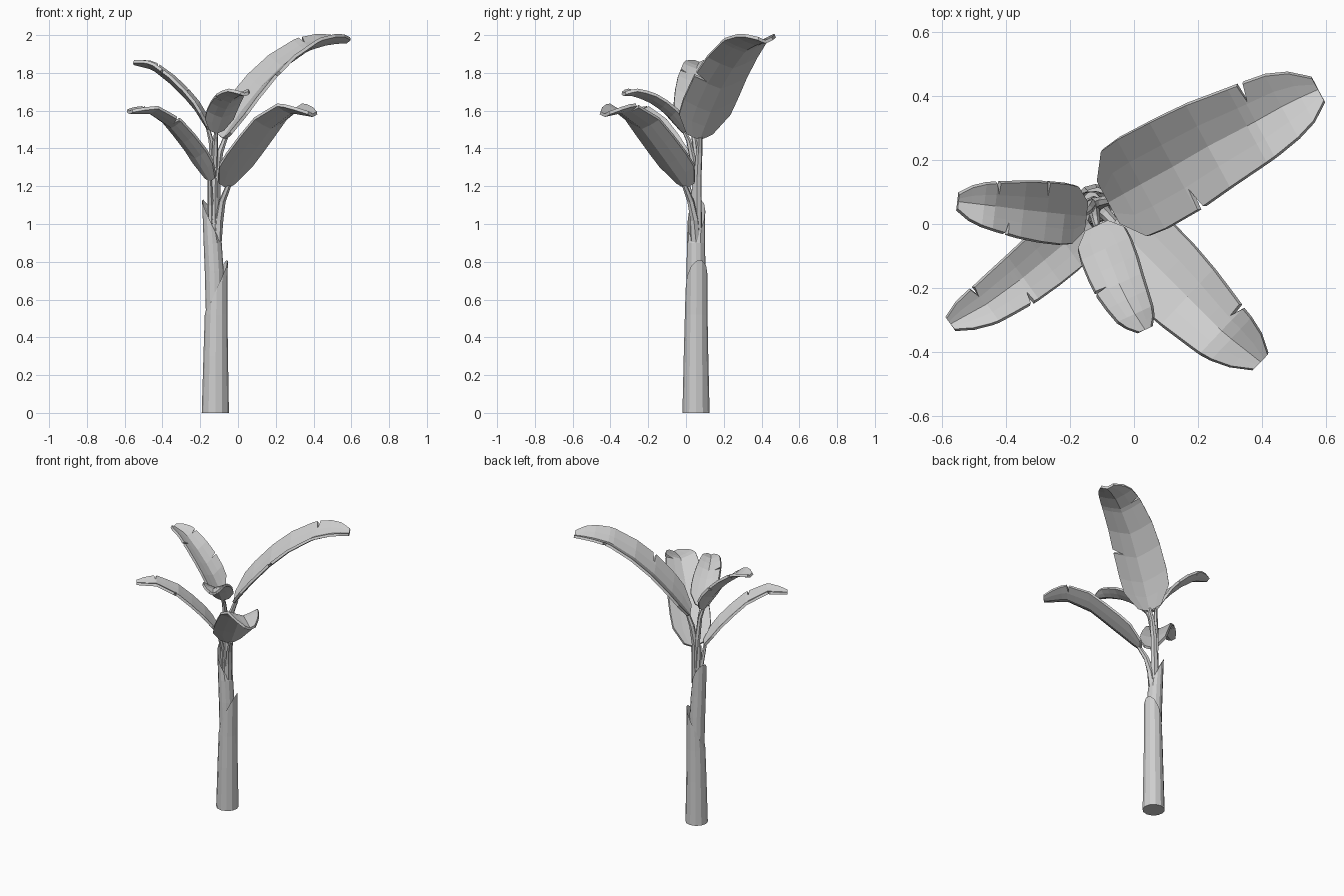
import bpy, bmesh, math
from mathutils import Vector

if "Cube" in bpy.data.objects:
    bpy.data.objects.remove(bpy.data.objects["Cube"])

grey = bpy.data.materials.new("plain grey")
grey.use_nodes = True
grey.diffuse_color = (0.62, 0.62, 0.62, 1)
grey.node_tree.nodes["Principled BSDF"].inputs["Base Color"].default_value = (0.62, 0.62, 0.62, 1)


def finish(name, bm):
    mesh = bpy.data.meshes.new(name)
    bm.to_mesh(mesh)
    bm.free()
    mesh.materials.append(grey)
    ob = bpy.data.objects.new(name, mesh)
    bpy.context.collection.objects.link(ob)
    return ob


def skin(bm, rows, closed):
    """Join neighbouring rows of points with faces."""
    grid = [[bm.verts.new(p) for p in row] for row in rows]
    n = len(grid[0])
    for a, b in zip(grid, grid[1:]):
        for i in range(n if closed else n - 1):
            j = (i + 1) % n
            bm.faces.new((a[i], a[j], b[j], b[i]))
    return grid


def sheath(name, rings, low, facing, power, sides=12):
    """Rings are (x, y, z, radius); the top ring is cut on a slant."""
    rows = []
    for k, (x, y, z, r) in enumerate(rings):
        row = []
        for i in range(sides):
            a = math.tau * i / sides
            top = z
            if k == len(rings) - 1:
                top = low + (z - low) * ((1 + math.cos(a - facing)) / 2) ** power
            row.append((x + r * math.cos(a), y + r * math.sin(a), top))
        rows.append(row)
    bm = bmesh.new()
    grid = skin(bm, rows, True)
    bm.faces.new(grid[0][::-1])
    return finish(name, bm)


def stalk(name, points, r0, r1, sides=6):
    pts = [Vector(p) for p in points]
    rows = []
    for k, p in enumerate(pts):
        d = pts[min(k + 1, len(pts) - 1)] - pts[max(k - 1, 0)]
        q = d.to_track_quat("Z", "Y")
        r = r0 + (r1 - r0) * k / (len(pts) - 1)
        rows.append([p + q @ Vector((r * math.cos(math.tau * i / sides),
                                     r * math.sin(math.tau * i / sides), 0))
                     for i in range(sides)])
    bm = bmesh.new()
    grid = skin(bm, rows, True)
    bm.faces.new(grid[0][::-1])
    bm.faces.new(grid[-1])
    return finish(name, bm)


def sample(values, t):
    """Straight interpolation along a list, t from 0 to 1."""
    f = t * (len(values) - 1)
    k = min(int(f), len(values) - 2)
    return values[k] + (values[k + 1] - values[k]) * (f - k)


OUTLINE = [0.5, 0.98, 1.03, 1.03, 1.0, 0.95, 0.88, 0.81, 0.72, 0.56, 0.27]


def leaf(name, midrib, half_width, tears):
    """Folded blade along a midrib; tears are (position, side)."""
    pts = [Vector(p) for p in midrib]
    along = pts[-1] - pts[0]
    across = Vector((-along.y, along.x, 0)).normalized()
    stations = [(t, 0) for t in (0, 0.1, 0.2, 0.35, 0.5, 0.65, 0.8, 0.9, 1)]
    for t, side in tears:
        stations += [(t - 0.006, 0), (t, side), (t + 0.018, 0)]
    rows = []
    for t, side in sorted(stations):
        w = half_width * sample(OUTLINE, t)
        c = sample(pts, t)
        row = []
        for u in (1, 0.5, 0, -0.5, -1):
            if side and u == side:
                u *= 0.55
            lift = 0.4 * abs(u) ** 1.2 * w
            row.append(c + across * u * w + Vector((0, 0, lift)))
        rows.append(row)
    bm = bmesh.new()
    skin(bm, rows, False)
    mod = finish(name, bm).modifiers.new("thickness", "SOLIDIFY")
    mod.thickness, mod.offset = 0.017, 0


# Trunk: overlapping slanted sheaths and a thin core
sheath("trunk_sheath", [(-0.12, 0.053, 0, 0.072), (-0.118, 0.053, 0.3, 0.065),
                        (-0.116, 0.054, 0.52, 0.06), (-0.112, 0.056, 0.81, 0.058)],
       0.53, 0.3, 0.75)
sheath("upper_sheath", [(-0.118, 0.053, 0.45, 0.05), (-0.126, 0.053, 0.75, 0.05),
                        (-0.134, 0.053, 0.9, 0.048), (-0.143, 0.055, 1.13, 0.047)],
       0.92, 2.8, 0.8)
stalk("stem_core", [(-0.125, 0.053, 0.85), (-0.128, 0.053, 1.0), (-0.13, 0.052, 1.24)], 0.035, 0.022, 8)

# Leaf stalks
stalk("back_left_stalk", [(-0.12, 0.06, 0.95), (-0.115, 0.062, 1.25), (-0.095, 0.07, 1.38),
                          (-0.065, 0.075, 1.46)], 0.026, 0.013)
stalk("front_left_stalk", [(-0.115, 0.05, 0.88), (-0.1, 0.045, 1.02), (-0.083, 0.025, 1.12),
                           (-0.05, -0.008, 1.205)], 0.027, 0.014)
stalk("front_right_stalk", [(-0.14, 0.05, 0.95), (-0.145, 0.04, 1.1), (-0.15, 0.0, 1.235)],
      0.022, 0.011)
stalk("right_stalk", [(-0.13, 0.06, 1.0), (-0.132, 0.06, 1.3), (-0.142, 0.045, 1.44),
                      (-0.16, 0.03, 1.51)], 0.022, 0.01)
stalk("front_stalk", [(-0.125, 0.045, 1.0), (-0.125, 0.045, 1.3), (-0.12, 0.015, 1.44),
                      (-0.115, -0.01, 1.49)], 0.022, 0.01)

# Leaf blades
leaf("back_left_leaf", [(-0.075, 0.07, 1.45), (0.005, 0.115, 1.57), (0.115, 0.175, 1.71),
                        (0.235, 0.245, 1.83), (0.37, 0.315, 1.925), (0.485, 0.38, 1.96),
                        (0.575, 0.42, 1.965)], 0.155, [(0.36, -1), (0.69, 1)])
leaf("front_left_leaf", [(-0.06, 0.0, 1.195), (0.055, -0.115, 1.355), (0.17, -0.23, 1.51),
                         (0.28, -0.34, 1.595), (0.395, -0.43, 1.575)], 0.126, [(0.72, 1)])
leaf("front_right_leaf", [(-0.145, 0.0, 1.23), (-0.24, -0.08, 1.385), (-0.35, -0.17, 1.515),
                          (-0.46, -0.25, 1.59), (-0.573, -0.312, 1.59)], 0.088, [(0.53, 1), (0.76, -1)])
leaf("right_leaf", [(-0.155, 0.025, 1.5), (-0.24, 0.033, 1.635), (-0.35, 0.045, 1.745),
                    (-0.45, 0.058, 1.825), (-0.55, 0.07, 1.85)], 0.093, [(0.34, -1), (0.6, 1), (0.7, -1)])
leaf("front_leaf", [(-0.115, -0.01, 1.485), (-0.08, -0.1, 1.59), (-0.045, -0.19, 1.65),
                    (-0.005, -0.27, 1.685), (0.035, -0.33, 1.685)], 0.083, [(0.48, -1)])
